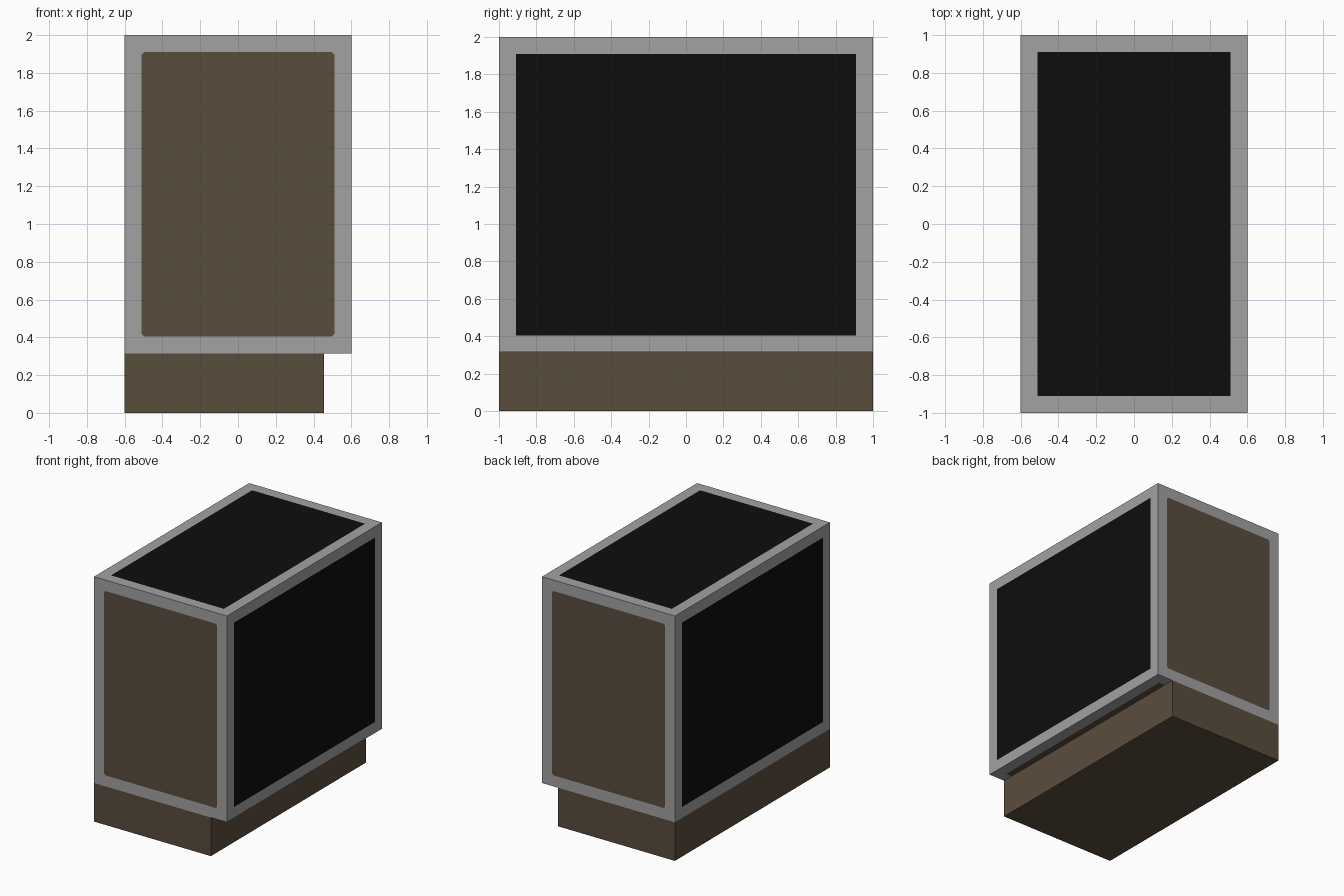
import bpy, bmesh
from mathutils import Matrix

if "Cube" in bpy.data.objects:
    bpy.data.objects.remove(bpy.data.objects["Cube"])


def material(name, rgb):
    m = bpy.data.materials.new(name)
    m.diffuse_color = (*rgb, 1.0)
    m.use_nodes = True
    m.node_tree.nodes["Principled BSDF"].inputs["Base Color"].default_value = m.diffuse_color
    return m


grey = material("grey_frame", (0.36, 0.36, 0.36))
black = material("black_panel", (0.004, 0.004, 0.004))
brown = material("dark_brown", (0.102, 0.075, 0.046))


def box(bm, lo, hi):
    size = [b - a for a, b in zip(lo, hi)]
    mid = [(a + b) / 2 for a, b in zip(lo, hi)]
    bmesh.ops.create_cube(bm, size=1, matrix=Matrix.Translation(mid) @ Matrix.Diagonal((*size, 1)))


def finish(bm, name, mats):
    bm.normal_update()
    me = bpy.data.meshes.new(name)
    bm.to_mesh(me)
    bm.free()
    for m in mats:
        me.materials.append(m)
    ob = bpy.data.objects.new(name, me)
    bpy.context.collection.objects.link(ob)
    return ob


# Cabinet: grey border with an inset panel on every side
bm = bmesh.new()
box(bm, (-0.6, -1, 0.315), (0.6, 1, 2))
bm.normal_update()
panels = bm.faces[:]
bmesh.ops.inset_individual(bm, faces=panels, thickness=0.09, use_even_offset=True)
for f in panels:
    # black on top and both long sides, brown on the ends and underside
    f.material_index = 2 if abs(f.normal.y) > 0.5 or f.normal.z < -0.5 else 1
# Small clipped corners on the brown end panels
corners = [v for f in panels if abs(f.normal.y) > 0.5 for v in f.verts]
bmesh.ops.bevel(bm, geom=corners, offset=0.012, segments=1, affect='VERTICES')
for f in bm.faces:
    if len(f.verts) == 3:
        f.material_index = 0
finish(bm, "cabinet", [grey, black, brown])

# Plinth: flush on three sides, set back on the right
bm = bmesh.new()
box(bm, (-0.6, -1, 0), (0.455, 1, 0.315))
bm.normal_update()
bmesh.ops.delete(bm, geom=[f for f in bm.faces if f.normal.z > 0.5], context='FACES_ONLY')
finish(bm, "plinth", [brown])
